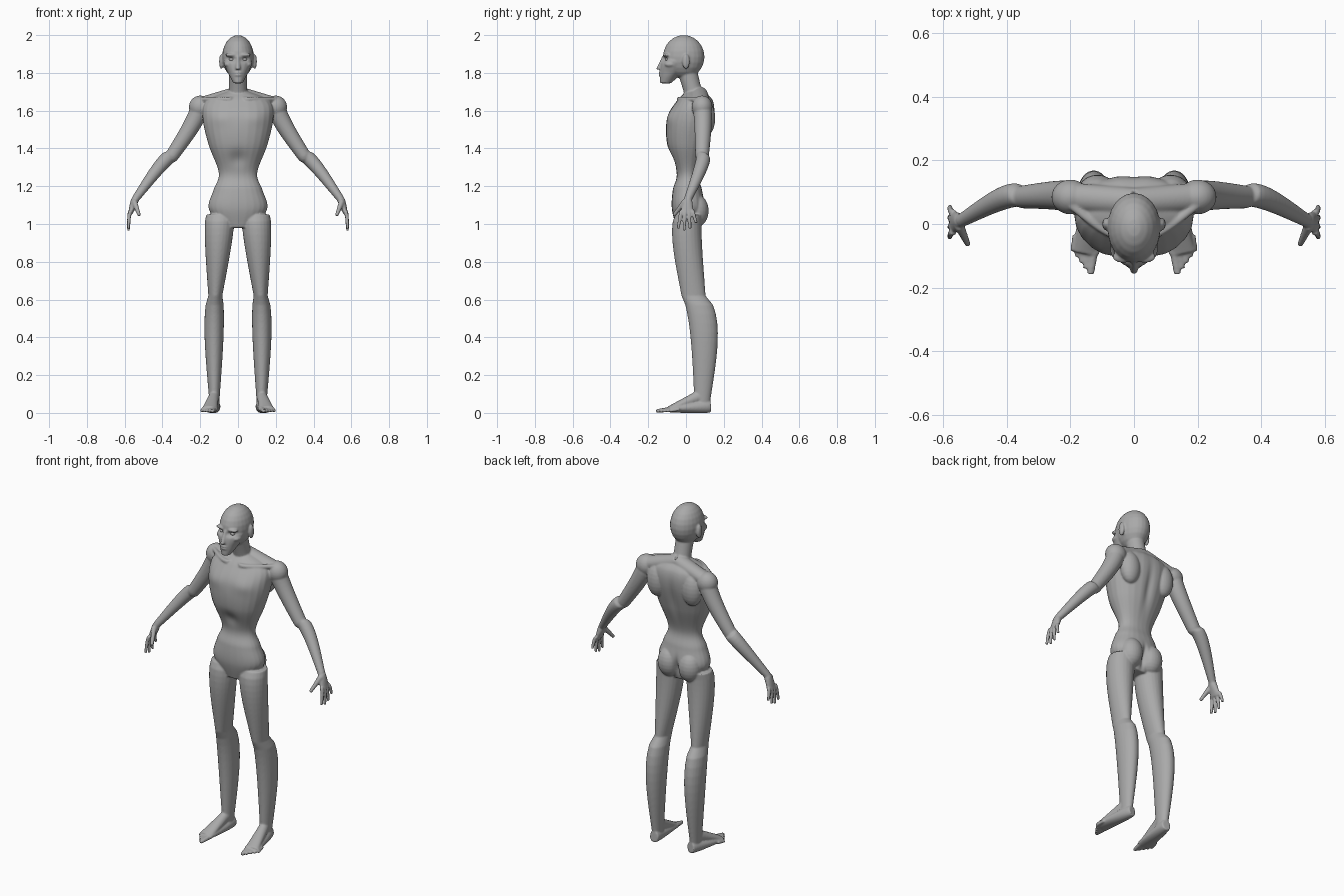
import bpy, bmesh, math
from mathutils import Vector, Matrix

cube = bpy.data.objects.get("Cube")
if cube:
    bpy.data.objects.remove(cube, do_unlink=True)

X, Y, Z = Matrix.Identity(3)
SIDES = 24
STEPS = 12

grey = bpy.data.materials.new("plain grey")
grey.use_nodes = True
grey.diffuse_color = (.4, .4, .4, 1)
grey.node_tree.nodes["Principled BSDF"].inputs["Base Color"].default_value = grey.diffuse_color


def mix(pair, t):
    first, last = pair
    return first + (last - first) * t


def skin(bm, rings, across, axis, power=2):
    """Join rings of (centre, half width, half depth) into a closed tube."""
    axis = axis.normalized()
    side = (across - axis * across.dot(axis)).normalized()
    other = axis.cross(side)
    loops = []
    for centre, width, depth in rings:
        loop = []
        for k in range(SIDES):
            angle = math.tau * k / SIDES
            c, s = math.cos(angle), math.sin(angle)
            c = math.copysign(abs(c) ** (2 / power), c)
            s = math.copysign(abs(s) ** (2 / power), s)
            loop.append(bm.verts.new(centre + side * c * width + other * s * depth))
        loops.append(loop)
    for low, high in zip(loops, loops[1:]):
        for k in range(SIDES):
            bm.faces.new((low[k - 1], low[k], high[k], high[k - 1]))
    bm.faces.new(loops[0])
    bm.faces.new(loops[-1])


def limb(bm, start, end, width, depth, across=X, axis=None, swell=0, bow=(0, 0, 0)):
    """Tapered limb whose muscle swells and bows most nearer the start."""
    ends = Vector(start), Vector(end)
    rings = []
    for i in range(STEPS + 1):
        t = i / STEPS
        muscle = math.sin(math.pi * t ** .6)
        centre = mix(ends, t) + Vector(bow) * muscle
        rings.append((centre, mix(width, t) + swell * muscle, mix(depth, t) + swell * muscle))
    skin(bm, rings, across, axis or ends[1] - ends[0])


def blob(bm, centre, radii):
    """Ellipsoid."""
    place = Matrix.Translation(centre) @ Matrix.Diagonal((*radii, 1))
    bmesh.ops.create_uvsphere(bm, u_segments=SIDES, v_segments=STEPS, radius=1, matrix=place)


def smooth_rows(rows):
    """Ease a smooth curve through the rows of a profile."""
    padded = [rows[0], *rows, rows[-1]]
    for group in zip(padded, padded[1:], padded[2:], padded[3:]):
        for step in range(STEPS):
            t = step / STEPS
            yield [b + t / 2 * (c - a + t * (2 * a - 5 * b + 4 * c - d + t * (3 * (b - c) + d - a)))
                   for a, b, c, d in zip(*group)]
    yield rows[-1]


def add_object(name, bm):
    bmesh.ops.recalc_face_normals(bm, faces=bm.faces)
    mesh = bpy.data.meshes.new(name)
    bm.to_mesh(mesh)
    bm.free()
    mesh.materials.append(grey)
    mesh.shade_smooth()
    thing = bpy.data.objects.new(name, mesh)
    bpy.context.scene.collection.objects.link(thing)
    return thing


bm = bmesh.new()

# Arm joints
shoulder = (.2, .085, 1.62)
elbow = (.35, .085, 1.36)
wrist = (.545, .01, 1.13)
knuckles = (.57, .005, 1.055)
blob(bm, shoulder, (.06, .055, .06))
blob(bm, elbow, (.035, .035, .035))
limb(bm, shoulder, elbow, (.05, .036), (.05, .036), across=Y, bow=(0, .005, -.02))
limb(bm, elbow, wrist, (.036, .021), (.036, .02), across=Y, swell=.005, bow=(0, .02, .02))
limb(bm, wrist, knuckles, (.021, .036), (.02, .012), across=Y, swell=.002)

# Fingers fan out, the middle ones longest
for i in range(4):
    base = (.567, .02 * i - .025, 1.07)
    tip = (.58, .032 * i - .042, .965 + .01 * (i - 1) ** 2)
    limb(bm, base, tip, (.011, .008), (.011, .008), across=Y, bow=(.005, 0, 0))
limb(bm, (.55, -.005, 1.12), (.522, -.066, 1.045), (.016, .009), (.016, .009), across=Y)

# Leg joints
hip = (.095, .015, 1.05)
knee = (.12, .04, .62)
ankle = (.125, .085, .04)
ball = (.152, -.09, .02)
limb(bm, hip, knee, (.074, .037), (.07, .064), axis=Z, swell=.01, bow=(0, -.017, 0))
limb(bm, knee, ankle, (.037, .025), (.064, .04), axis=Z, swell=.018, bow=(.005, .04, 0))

# Feet, heel and instep
limb(bm, (.12, .13, .035), ball, (.025, .044), (.032, .017), swell=.005)
limb(bm, (.125, .08, .09), ball, (.026, .04), (.035, .015))
for i in range(5):
    size = .014 - .001 * i
    base = (.124 + .015 * i, .01 * i - .075, .02)
    tip = (.137 + .014 * i, .018 * i - .158, .01)
    limb(bm, base, tip, (size, size * .8), (size, size * .7))

# Shoulder girdle and buttocks
limb(bm, (0, .07, 1.69), (.2, .085, 1.63), (.045, .045), (.04, .04), across=Y)
limb(bm, (.02, -.025, 1.66), (.2, .06, 1.66), (.013, .013), (.013, .013), across=Z, bow=(0, -.03, 0))
blob(bm, (.115, .105, 1.56), (.06, .05, .095))
blob(bm, (.068, .058, 1.07), (.066, .062, .085))

# Brows, cheek bones and ears
blob(bm, (.034, -.103, 1.895), (.034, .02, .011))
blob(bm, (.052, -.08, 1.845), (.023, .034, .017))
blob(bm, (.088, 0, 1.86), (.012, .02, .04))

# Mirror every paired part
copy = bmesh.ops.duplicate(bm, geom=bm.verts[:] + bm.edges[:] + bm.faces[:])
copied = [g for g in copy["geom"] if isinstance(g, bmesh.types.BMVert)]
bmesh.ops.scale(bm, vec=(-1, 1, 1), verts=copied)

# Torso profile: height, half width, front, back
torso = [(.98, .08, -.05, .06), (1.08, .155, -.075, .1), (1.18, .13, -.07, .085),
         (1.27, .102, -.05, .066), (1.42, .156, -.1, .115), (1.56, .187, -.1, .15),
         (1.65, .17, -.05, .145), (1.7, .06, 0, .1)]
skin(bm, [(Vector((0, (front + back) / 2, z)), half, (back - front) / 2)
          for z, half, front, back in smooth_rows(torso)], X, Z, power=2.2)

# Neck, skull, jaw and nose
limb(bm, (0, .055, 1.64), (0, 0, 1.83), (.06, .05), (.06, .055), axis=Z, swell=-.008)
blob(bm, (0, -.012, 1.885), (.084, .11, .115))
limb(bm, (0, -.045, 1.87), (0, -.108, 1.745), (.076, .024), (.08, .03), axis=Z, swell=.008)
limb(bm, (0, -.115, 1.89), (0, -.142, 1.818), (.009, .014), (.01, .018), axis=Z)
for lip in (1.801, 1.788):
    blob(bm, (0, -.131, lip), (.023, .014, .006))
body = add_object("body", bm)

# Fuse the parts into one soft skin
fuse = body.modifiers.new("fuse", 'REMESH')
fuse.mode = 'VOXEL'
fuse.voxel_size = .0046
fuse.use_smooth_shade = True
soften = body.modifiers.new("soften", 'SMOOTH')
soften.iterations = 6
bpy.context.view_layer.update()
graph = bpy.context.evaluated_depsgraph_get()
fused = bpy.data.meshes.new_from_object(body.evaluated_get(graph))
body.modifiers.clear()
body.data = fused
fused.materials.clear()
fused.materials.append(grey)
fused.shade_smooth()


def press(centre, size, depth):
    """Dent the skin softly along y, on both sides alike."""
    for v in fused.vertices:
        x, y, z = v.co
        gap = [(p - c) / s for p, c, s in zip((abs(x), y, z), centre, size)]
        v.co.y += depth * math.exp(-sum(g * g for g in gap))


press((.034, -.115, 1.87), (.018, .03, .011), .014)    # eye sockets
press((.058, -.09, 1.8), (.02, .03, .02), .008)        # cheek hollows
press((0, .14, 1.45), (.022, .05, .16), -.012)         # spine
press((0, .11, 1.05), (.014, .05, .06), -.025)         # cleft
press((0, -.09, 1.34), (.045, .05, .045), .015)        # rib arch
press((.095, -.08, 1.56), (.06, .04, .04), -.007)      # chest muscles

# Eyes
for name, x in (("left_eye", .034), ("right_eye", -.034)):
    bm = bmesh.new()
    blob(bm, (x, -.097, 1.871), (.014, .013, .01))
    add_object(name, bm)
